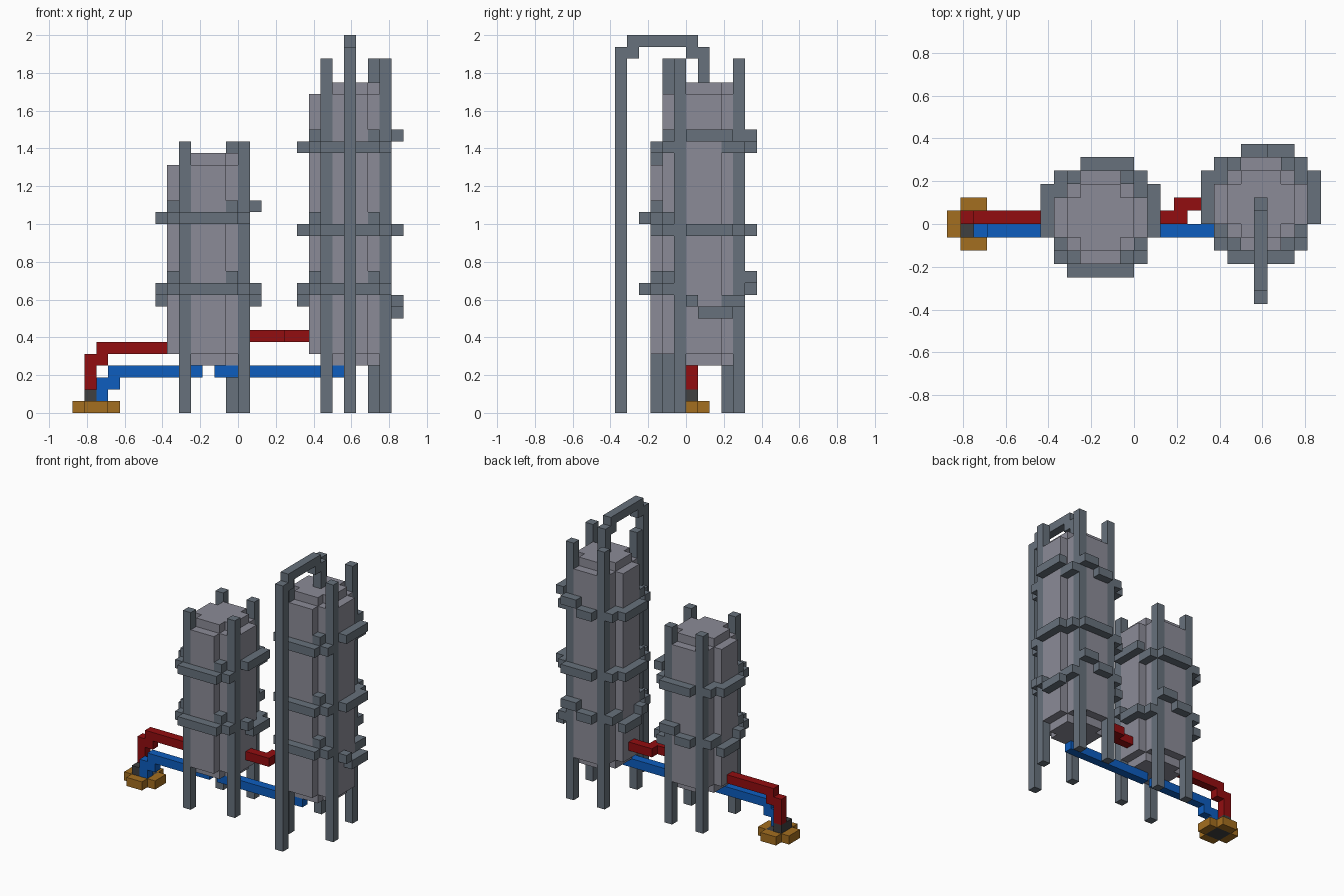
import bpy
import bmesh
from mathutils import Vector

cube = bpy.data.objects.get("Cube")
if cube:
    bpy.data.objects.remove(cube, do_unlink=True)

U = 0.0625  # edge of one block


def material(name, rgb):
    m = bpy.data.materials.new(name)
    m.use_nodes = True
    m.diffuse_color = (*rgb, 1)
    bsdf = m.node_tree.nodes["Principled BSDF"]
    bsdf.inputs["Base Color"].default_value = (*rgb, 1)
    bsdf.inputs["Roughness"].default_value = 0.8
    return m


SHELL = material("light_grey", (0.26, 0.26, 0.31))
STEEL = material("steel_grey", (0.135, 0.165, 0.20))
RED = material("red", (0.29, 0.004, 0.005))
BLUE = material("blue", (0.004, 0.11, 0.52))
BRASS = material("ochre", (0.37, 0.157, 0.014))
DARK = material("charcoal", (0.05, 0.05, 0.05))


def box(x0, x1, y0, y1, z0, z1):
    return {(x, y, z) for x in range(x0, x1) for y in range(y0, y1) for z in range(z0, z1)}


def build(name, mat, cells):
    """Make one blocky part from grid cells, keeping only its outer faces."""
    bm = bmesh.new()
    verts = {}

    def vert(p):
        key = tuple(round(c) for c in p)
        if key not in verts:
            verts[key] = bm.verts.new(Vector(key) * U)
        return verts[key]

    for c in sorted(cells):
        for axis in range(3):
            for side in (0, 1):
                n = list(c)
                n[axis] += 2 * side - 1
                if tuple(n) in cells:
                    continue
                quad = []
                for a, b in ((0, 0), (1, 0), (1, 1), (0, 1)):
                    p = list(c)
                    p[axis] += side
                    p[(axis + 1) % 3] += a
                    p[(axis + 2) % 3] += b
                    quad.append(vert(p))
                bm.faces.new(quad if side else quad[::-1])
    # merge coplanar squares into large panels
    bmesh.ops.dissolve_limit(bm, angle_limit=0.01, verts=bm.verts[:], edges=bm.edges[:])
    mesh = bpy.data.meshes.new(name)
    bm.to_mesh(mesh)
    bm.free()
    mesh.materials.append(mat)
    ob = bpy.data.objects.new(name, mesh)
    bpy.context.collection.objects.link(ob)


# Cross-sections as row: (first, last) offsets from the tank axis
CAP = {-2: (-1, 1), -1: (-2, 2), 0: (-2, 2), 1: (-2, 2), 2: (-1, 1)}
BODY = {-3: (-1, 1), -2: (-2, 2), -1: (-3, 3), 0: (-3, 3), 1: (-3, 3), 2: (-2, 2), 3: (-1, 1)}
HOOP = {-4: (-2, 2), -3: (-3, 3), -2: (-3, 3), -1: (-4, 4), 0: (-4, 4),
        1: (-4, 4), 2: (-4, 4), 3: (-3, 3), 4: (-1, 2)}
LEGS = {"front_right": (-2, -3), "front_left": (3, -2), "back_left": (2, 3), "back_right": (-2, 3)}


def disc(rows):
    return {(x, y) for y, (a, b) in rows.items() for x in range(a, b + 1)}


def hoop_height(x, y, left, right, back):
    """Step of a hoop above its base level at one cell."""
    if x == 4:
        return right if y >= 0 else (right + 1) // 2
    if x == -4:
        return left if y >= 0 else 0
    if y == 4:
        return back if x >= 1 else 0
    if (x, y) in ((2, -3), (-3, -2)):
        return 1
    if x == 3 and y > 0:
        return right // 2
    return 0


def tank(name, cx, cy, top, hoops):
    def extrude(section, z0, z1):
        return {(cx + x, cy + y, z) for x, y in section for z in range(z0, z1)}

    # stepped shell with narrower end caps
    build(name + "_shell", SHELL, extrude(disc(BODY), 5, top - 1) | extrude(disc(CAP), 4, top))
    # support legs
    for leg, offset in LEGS.items():
        height = top + (1 if top < 25 else 2)
        build(f"{name}_{leg}_leg", STEEL, extrude({offset}, 0, height))
    # uneven hoops clamped around the shell
    section = disc(HOOP) - disc(BODY) - set(LEGS.values())
    for i, (z, left, right, back) in enumerate(hoops):
        cells = set()
        for x, y in section:
            h = z + hoop_height(x, y, left, right, back)
            cells.add((cx + x, cy + y, h))
        build(f"{name}_hoop_{i + 1}", STEEL, cells)


tank("small_tank", -3, 0, 22, [(10, -1, -1, 1), (16, 0, 1, 0)])
tank("large_tank", 9, 1, 28, [(10, -1, -2, 1), (15, 0, 0, 0), (22, 0, 1, 1)])

# Overflow pipe rising in front of the large tank and bending into its top
build("overflow_pipe", STEEL,
      box(9, 10, -6, -5, 0, 31) | box(9, 10, -5, 1, 31, 32) | box(9, 10, -5, -4, 30, 31)
      | box(9, 10, 0, 1, 30, 31) | box(9, 10, 1, 2, 28, 31))

# Red pipes
build("red_feed_pipe", RED,
      box(-13, -12, 0, 1, 2, 5) | box(-12, -11, 0, 1, 4, 6) | box(-12, -6, 0, 1, 5, 6))
build("red_link_pipe", RED, box(1, 4, 0, 1, 6, 7) | box(3, 6, 1, 2, 6, 7))

# Blue pipes
build("blue_feed_pipe", BLUE,
      box(-12, -11, -1, 0, 1, 3) | box(-11, -10, -1, 0, 2, 4) | box(-11, -3, -1, 0, 3, 4))
build("blue_link_pipe", BLUE, box(-2, 9, -1, 0, 3, 4))

# Burner: ochre collar around a dark core
build("burner_collar", BRASS,
      box(-13, -11, -2, -1, 0, 1) | box(-13, -11, 1, 2, 0, 1)
      | box(-14, -13, -1, 1, 0, 1) | box(-11, -10, -1, 1, 0, 1))
build("burner_core", DARK,
      box(-13, -11, -1, 1, 0, 1) | box(-13, -12, -1, 1, 1, 2))
